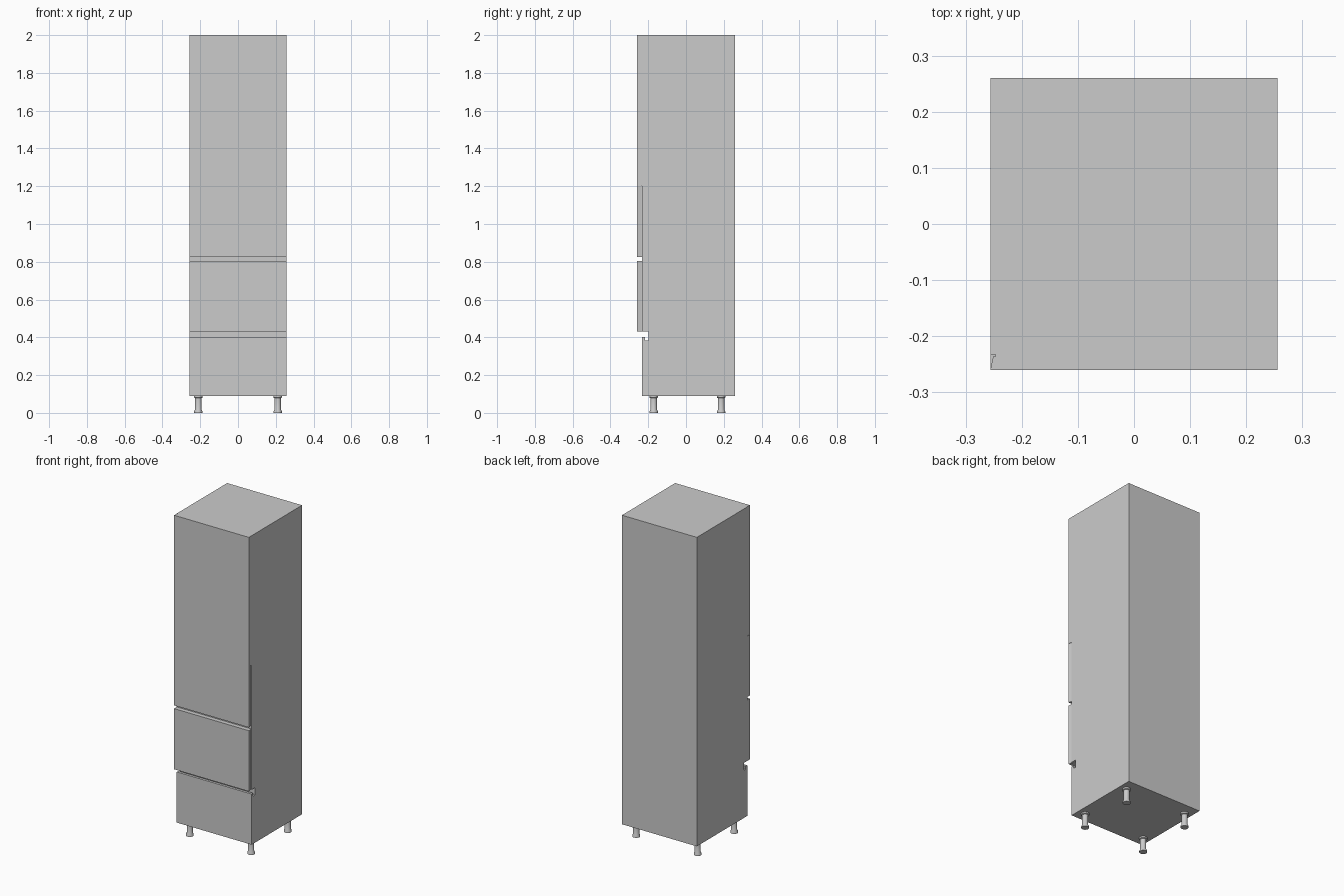
import bpy, bmesh, math
from mathutils import Vector

if "Cube" in bpy.data.objects:
    bpy.data.objects.remove(bpy.data.objects["Cube"])

W, F, B = 0.256, -0.26, 0.26      # half width, front plane, back plane
D = -0.233                        # plane behind the doors


def prism(name, points, offset):
    """Extrude a closed flat outline along an offset vector."""
    bm = bmesh.new()
    face = bm.faces.new([bm.verts.new(p) for p in points])
    res = bmesh.ops.extrude_face_region(bm, geom=[face])
    verts = [v for v in res["geom"] if isinstance(v, bmesh.types.BMVert)]
    bmesh.ops.translate(bm, vec=Vector(offset), verts=verts)
    bmesh.ops.recalc_face_normals(bm, faces=bm.faces)
    mesh = bpy.data.meshes.new(name)
    bm.to_mesh(mesh)
    bm.free()
    ob = bpy.data.objects.new(name, mesh)
    bpy.context.collection.objects.link(ob)
    return ob


def side_prism(name, yz):
    return prism(name, [(-W, y, z) for y, z in yz], (2 * W, 0, 0))


def front_panel(name, z0, z1, grip):
    """Front panel with an undercut finger grip on one side (grip = -1 or 1)."""
    s = grip
    xy = [(-s * W, F), (s * W, F), (s * (W - 0.005), D - 0.003),
          (s * (W - 0.009), D - 0.003), (s * (W - 0.009), D), (-s * W, D)]
    return prism(name, [(x, y, z0) for x, y in xy], (0, 0, z1 - z0))


# Carcass with the recessed channel above the bottom drawer
side_prism("carcass", [(D, 2.0), (B, 2.0), (B, 0.09), (-0.217, 0.09),
                       (-0.217, 0.384), (-0.199, 0.384), (-0.199, 0.43),
                       (D, 0.43)])
side_prism("bottom_drawer_front", [(D, 0.09), (-0.217, 0.09),
                                   (-0.217, 0.403), (D, 0.403)])

# Doors and middle drawer
front_panel("upper_door", 1.2, 2.0, -1)
front_panel("lower_door", 0.825, 1.2, 1)
front_panel("middle_drawer_front", 0.43, 0.805, 1)


# Turned adjustable feet
def foot(name, x, y, n=24):
    profile = [(0, 0), (0.022, 0), (0.022, 0.008), (0.017, 0.018),
               (0.017, 0.078), (0.023, 0.081), (0.023, 0.09), (0, 0.09)]
    bm = bmesh.new()
    vs = [bm.verts.new((r, 0, z)) for r, z in profile]
    es = [bm.edges.new(p) for p in zip(vs, vs[1:])]
    bmesh.ops.spin(bm, geom=vs + es, cent=(0, 0, 0), axis=(0, 0, 1),
                   angle=2 * math.pi, steps=n)
    bmesh.ops.remove_doubles(bm, verts=bm.verts, dist=1e-5)
    bmesh.ops.recalc_face_normals(bm, faces=bm.faces)
    mesh = bpy.data.meshes.new(name)
    bm.to_mesh(mesh)
    bm.free()
    ob = bpy.data.objects.new(name, mesh)
    ob.location = (x, y, 0)
    bpy.context.collection.objects.link(ob)
    bpy.ops.object.select_all(action='DESELECT')
    ob.select_set(True)
    bpy.context.view_layer.objects.active = ob
    bpy.ops.object.shade_smooth_by_angle(angle=math.radians(30))


for side, x in (("left", -0.21), ("right", 0.21)):
    for end, y in (("front", -0.171), ("back", 0.186)):
        foot(f"{end}_{side}_foot", x, y)
